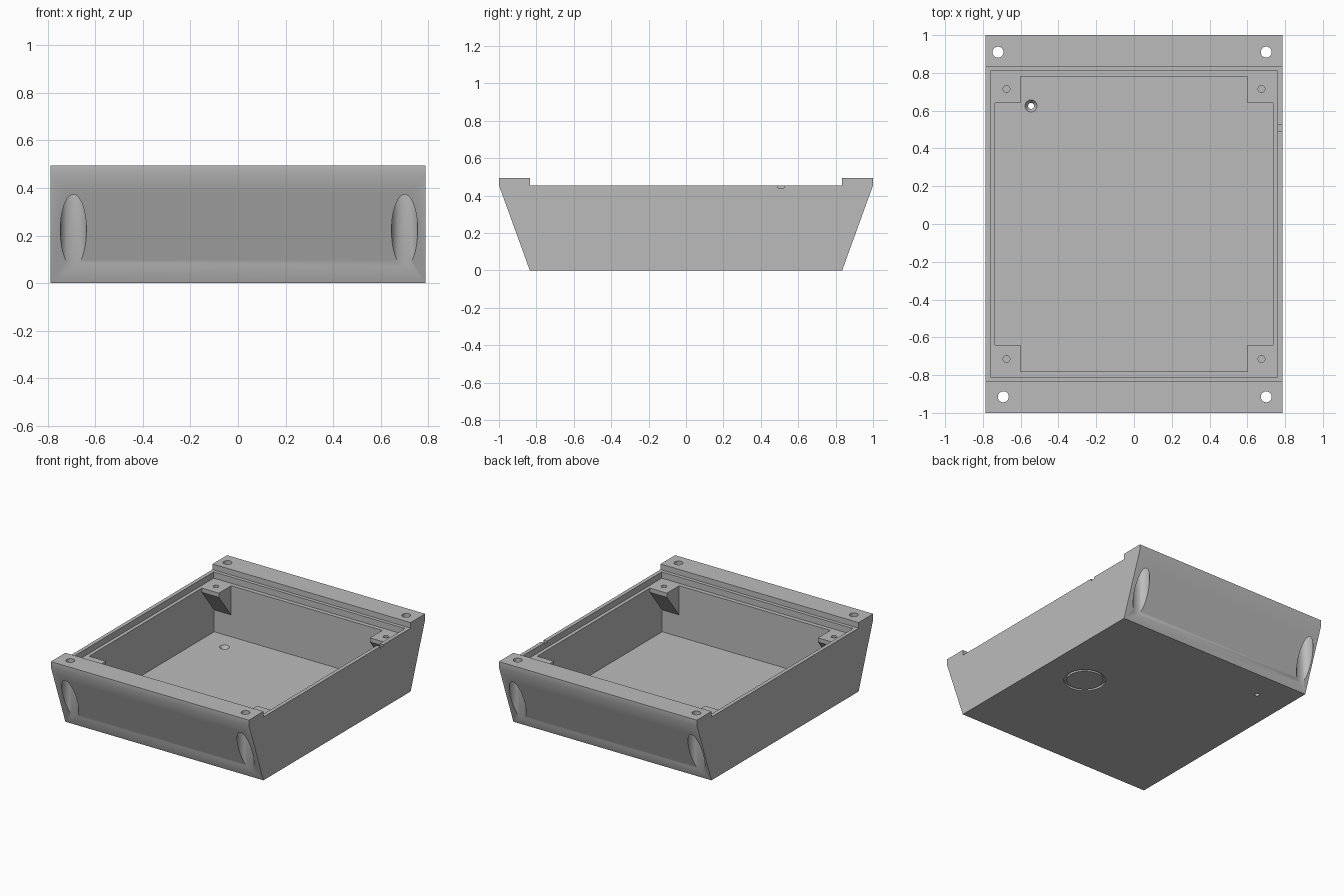
import bpy
import bmesh
import math

default = bpy.data.objects.get("Cube")
if default:
    bpy.data.objects.remove(default, do_unlink=True)

grey = bpy.data.materials.new("plain_grey")
grey.use_nodes = True
grey.diffuse_color = (0.5, 0.5, 0.5, 1)
grey.node_tree.nodes["Principled BSDF"].inputs["Base Color"].default_value = (0.5, 0.5, 0.5, 1)

HALF_X, HALF_Y = 0.787, 0.835      # footprint of the base
RIM, TOP, SHELF, FLOOR = 0.455, 0.495, 0.41, 0.043
INNER_X, INNER_Y = 0.735, 0.78


def finish(bm, name):
    bmesh.ops.recalc_face_normals(bm, faces=bm.faces)
    mesh = bpy.data.meshes.new(name)
    bm.to_mesh(mesh)
    bm.free()
    obj = bpy.data.objects.new(name, mesh)
    mesh.materials.append(grey)
    bpy.context.collection.objects.link(obj)
    return obj


def extrude_profile(name, profile, x0, x1):
    """Solid from a (y, z) outline swept along x."""
    bm = bmesh.new()
    face = bm.faces.new([bm.verts.new((x0, y, z)) for y, z in profile])
    swept = bmesh.ops.extrude_face_region(bm, geom=[face])["geom"]
    verts = [v for v in swept if isinstance(v, bmesh.types.BMVert)]
    bmesh.ops.translate(bm, verts=verts, vec=(x1 - x0, 0, 0))
    return finish(bm, name)


def box(name, x0, x1, y0, y1, z0, z1):
    return extrude_profile(name, [(y0, z0), (y1, z0), (y1, z1), (y0, z1)], x0, x1)


def cylinder(name, x, y, z0, z1, r0, r1=None):
    bm = bmesh.new()
    bmesh.ops.create_cone(bm, cap_ends=True, segments=40, radius1=r0,
                          radius2=r0 if r1 is None else r1, depth=z1 - z0)
    bmesh.ops.translate(bm, verts=bm.verts, vec=(x, y, (z0 + z1) / 2))
    return finish(bm, name)


def cut(target, cutter):
    cutter.hide_render = True
    mod = target.modifiers.new("cut", "BOOLEAN")
    mod.operation = "DIFFERENCE"
    mod.solver = "EXACT"
    mod.object = cutter
    bpy.context.view_layer.objects.active = target
    bpy.ops.object.modifier_apply(modifier=mod.name)
    bpy.data.objects.remove(cutter, do_unlink=True)


def smooth(obj):
    bpy.ops.object.select_all(action="DESELECT")
    obj.select_set(True)
    bpy.context.view_layer.objects.active = obj
    bpy.ops.object.shade_smooth_by_angle(angle=math.radians(30))


# Tray body: sloped ends with raised mounting flanges
half = [(HALF_Y, 0), (1, RIM), (1, TOP), (HALF_Y, TOP), (HALF_Y, RIM)]
outline = half + [(-y, z) for y, z in reversed(half)]
tray = extrude_profile("tray_body", outline, -HALF_X, HALF_X)

# Lid recess, cavity and small rim notch
cut(tray, box("lid_recess_cutter", -0.76, 0.76, -0.81, 0.81, SHELF, 0.6))
cut(tray, box("cavity_cutter", -INNER_X, INNER_X, -INNER_Y, INNER_Y, FLOOR, 0.6))
cut(tray, box("notch_cutter", 0.74, 0.85, 0.493, 0.523, 0.44, 0.55))

# Mounting holes with wide access bores that break out of the sloped ends
for x, y in [(-0.72, 0.91), (0.70, 0.91), (-0.692, -0.915), (0.70, -0.915)]:
    cut(tray, cylinder("access_bore_cutter", x, y, -0.1, 0.43, 0.055))
    cut(tray, cylinder("mount_hole_cutter", x, y, 0.4, 0.6, 0.029))

# Countersunk floor hole
cut(tray, cylinder("drain_hole_cutter", -0.545, 0.625, -0.1, 0.1, 0.016))
cut(tray, cylinder("countersink_cutter", -0.545, 0.625, 0.02, 0.046, 0.016, 0.034))

# Ring groove under the floor
ring = cylinder("ring_cutter", 0.457, 0.035, -0.05, 0.015, 0.14)
cut(ring, cylinder("ring_core_cutter", 0.457, 0.035, -0.1, 0.1, 0.122))
cut(tray, ring)
smooth(tray)

# Corner screw posts: tapered brackets flush with the lid shelf
for sx, side in ((-1, "right"), (1, "left")):
    for sy, end in ((-1, "front"), (1, "back")):
        bracket = [(sy * INNER_Y, SHELF), (sy * 0.64, SHELF),
                   (sy * 0.64, 0.38), (sy * INNER_Y, 0.2)]
        post = extrude_profile(f"{end}_{side}_post", bracket, sx * 0.6, sx * INNER_X)
        cut(post, cylinder("screw_hole_cutter", sx * 0.675, sy * 0.715, 0.34, 0.5, 0.018))
        smooth(post)
